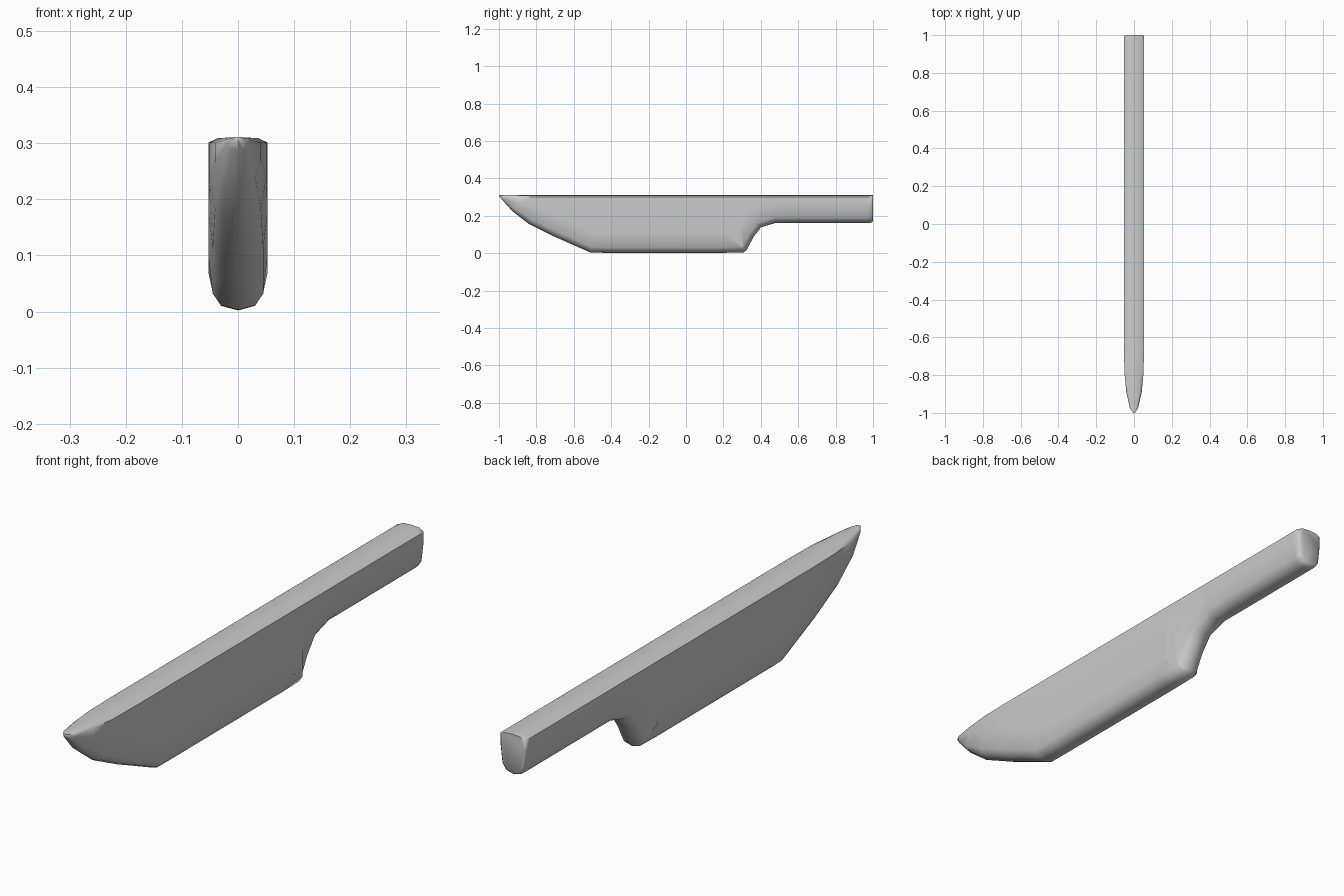
import bpy, bmesh, math
from mathutils import Vector

if "Cube" in bpy.data.objects:
    bpy.data.objects.remove(bpy.data.objects["Cube"])

TOP = 0.311

# Lower outline of blade, heel and handle (y, z)
edge = [(-1, 0.306), (-0.985, 0.288), (-0.93, 0.226), (-0.84, 0.156), (-0.7, 0.087),
        (-0.6, 0.043), (-0.51, 0.003), (-0.42, 0.002), (-0.1, 0.002), (0.2, 0.002),
        (0.31, 0.004), (0.325, 0.018), (0.36, 0.085), (0.4, 0.138), (0.48, 0.162),
        (0.6, 0.162), (0.97, 0.162), (0.993, 0.163), (1.0, 0.170)]

# Half section of the rounded lower edge (half width, depth from edge)
rounding = [(0, 0), (0.03, 0.008), (0.045, 0.03), (0.053, 0.10)]
# Half section of the slightly crowned spine (half width, z)
spine = [(0.053, 0.301), (0.036, 0.309), (0, TOP)]


def width(y):
    """Narrow the body to a rounded point at the tip."""
    if y > -0.7:
        return 1.0
    t = max(0.0, (y + 1) / 0.3)
    return max(0.04, math.sqrt(1 - (1 - t) ** 2))


def section(i):
    """Half section measured perpendicular to the lower outline."""
    y, z = edge[i]
    a = Vector(edge[max(i - 1, 0)])
    b = Vector(edge[min(i + 1, len(edge) - 1)])
    t = (b - a).normalized()
    n = Vector((-t.y, t.x))
    if y > 0.5:
        n = Vector((0, 1))
    h = TOP - z
    k = min(1, h / 0.15)
    end = 0.87 if y > 0.999 else 1.0
    pts = []
    for w, d in rounding:
        py, pz = y + n.x * d * k, z + n.y * d * k
        pts.append((w * width(py) * end, py, pz))
    ty = pts[-1][1]
    for w, tz in spine:
        drop = (TOP - tz) * min(1, h / 0.05)
        pts.append((w * width(ty) * end, ty, TOP - drop))
    return pts


# Knife body: loft of mirrored sections
bm = bmesh.new()
rings = []
for i in range(len(edge)):
    half = section(i)
    full = half + [(-x, y, z) for x, y, z in reversed(half[1:-1])]
    rings.append([bm.verts.new(p) for p in full])
for r, s in zip(rings, rings[1:]):
    for j in range(len(r)):
        k = (j + 1) % len(r)
        bm.faces.new((r[j], r[k], s[k], s[j]))
bm.faces.new(rings[0])
bm.faces.new(rings[-1])
bmesh.ops.recalc_face_normals(bm, faces=bm.faces)

mesh = bpy.data.meshes.new("knife_body")
bm.to_mesh(mesh)
bm.free()
knife = bpy.data.objects.new("knife_body", mesh)
bpy.context.collection.objects.link(knife)
bpy.context.view_layer.objects.active = knife
knife.select_set(True)
bpy.ops.object.shade_smooth_by_angle(angle=math.radians(60))
